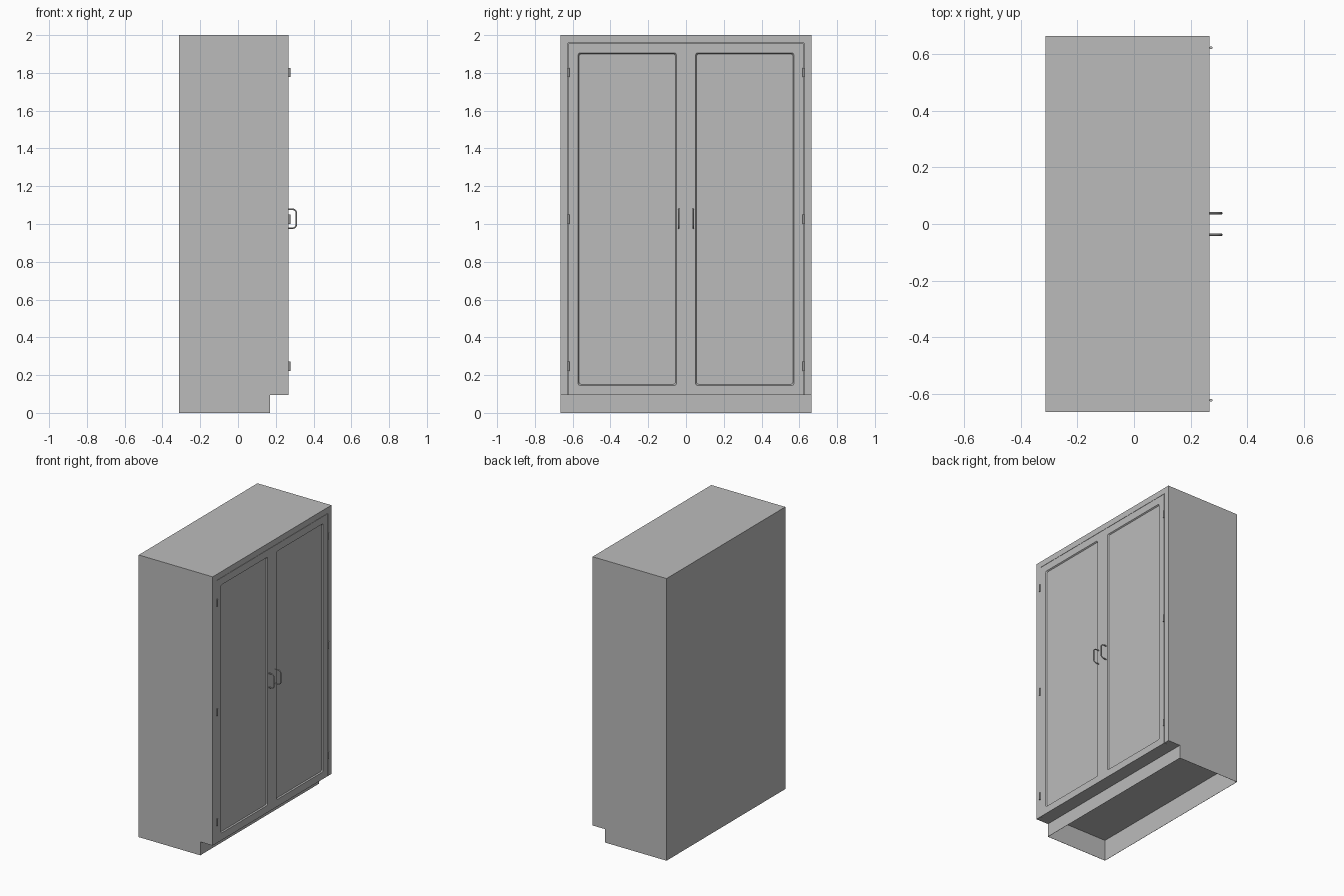
import bpy, bmesh
from mathutils import Vector

cube = bpy.data.objects.get("Cube")
if cube:
    bpy.data.objects.remove(cube, do_unlink=True)

BACK, FRONT, HALF = -0.313, 0.267, 0.665
TOE_X, TOE_Z = 0.17, 0.095
DOOR_Y, DOOR_TOP, DOOR_T, GAP = 0.622, 1.956, 0.02, 0.002

grey = bpy.data.materials.new("cabinet grey")
grey.use_nodes = True
grey.diffuse_color = (0.5, 0.5, 0.5, 1)
grey.node_tree.nodes["Principled BSDF"].inputs["Base Color"].default_value = (0.5, 0.5, 0.5, 1)


def finish(name, bm):
    bmesh.ops.recalc_face_normals(bm, faces=bm.faces[:])
    mesh = bpy.data.meshes.new(name)
    bm.to_mesh(mesh)
    bm.free()
    mesh.materials.append(grey)
    obj = bpy.data.objects.new(name, mesh)
    bpy.context.collection.objects.link(obj)
    return obj


def add_box(bm, low, high):
    low, high = Vector(low), Vector(high)
    verts = bmesh.ops.create_cube(bm, size=1)["verts"]
    for v in verts:
        v.co = (low + high) / 2 + v.co * (high - low)


def face_towards(bm, direction):
    """The face lying furthest along a direction."""
    d = Vector(direction)
    return max(bm.faces, key=lambda f: f.calc_center_median().dot(d))


def mirror_y(obj):
    mod = obj.modifiers.new("mirror", "MIRROR")
    mod.use_axis = (False, True, False)
    mod.merge_threshold = 0.0005


# Carcass: side profile with a toe kick, extruded across the width
bm = bmesh.new()
profile = [(BACK, 0), (TOE_X, 0), (TOE_X, TOE_Z), (FRONT, TOE_Z), (FRONT, 2), (BACK, 2)]
side = bm.faces.new([bm.verts.new((x, -HALF, z)) for x, z in profile])
new = bmesh.ops.extrude_face_region(bm, geom=[side])["geom"]
bmesh.ops.translate(bm, vec=(0, 2 * HALF, 0),
                    verts=[g for g in new if isinstance(g, bmesh.types.BMVert)])
bmesh.ops.recalc_face_normals(bm, faces=bm.faces[:])

# Hollow plinth underneath
under = face_towards(bm, (0, 0, -1))
bmesh.ops.inset_individual(bm, faces=[under], thickness=0.002)
hollow = bmesh.ops.extrude_face_region(bm, geom=[under])["geom"]
bmesh.ops.translate(bm, vec=(0, 0, 0.15),
                    verts=[g for g in hollow if isinstance(g, bmesh.types.BMVert)])
if under.is_valid:
    bmesh.ops.delete(bm, geom=[under], context="FACES_ONLY")
carcass = finish("carcass", bm)

# Opening for the doors
bm = bmesh.new()
add_box(bm, (FRONT - DOOR_T, -DOOR_Y - GAP, TOE_Z - 0.05),
        (FRONT + 0.1, DOOR_Y + GAP, DOOR_TOP + GAP))
cutter = finish("opening_cutter", bm)
cutter.hide_render = True
cutter.hide_set(True)
cut = carcass.modifiers.new("opening", "BOOLEAN")
cut.operation = "DIFFERENCE"
cut.solver = "EXACT"
cut.object = cutter

# Doors with a recessed panel, meeting flush in the middle
bm = bmesh.new()
add_box(bm, (FRONT - DOOR_T, 0, TOE_Z), (FRONT, DOOR_Y, DOOR_TOP))
panel = face_towards(bm, (1, 0, 0))
bmesh.ops.inset_individual(bm, faces=[panel], thickness=0.072)
outer = [v.co.copy() for v in panel.verts]
bmesh.ops.inset_individual(bm, faces=[panel], thickness=0.008, depth=-0.008)
corners = [e for v in panel.verts for e in v.link_edges if e not in panel.edges[:]]
bmesh.ops.bevel(bm, geom=corners, offset=0.008, segments=3, profile=0.5, affect="EDGES")
inner = [f for f in bm.faces if all(abs(v.co.y) < 1e-5 for v in f.verts)]
bmesh.ops.delete(bm, geom=inner, context="FACES_ONLY")
mirror_y(finish("doors", bm))

# Hinge barrels
bm = bmesh.new()
for z in (0.246, 1.026, 1.802):
    made = bmesh.ops.create_cone(bm, cap_ends=True, segments=16, radius1=0.005,
                                 radius2=0.005, depth=0.05)["verts"]
    bmesh.ops.translate(bm, verts=made, vec=(FRONT + 0.005, DOOR_Y + 0.001, z))
hinges = finish("hinges", bm)
mirror_y(hinges)

# Bow handles swept along a rounded path
R, LOW, HIGH, OUT = 0.02, 0.978, 1.078, FRONT + 0.042
curve = bpy.data.curves.new("handle_path", "CURVE")
curve.dimensions = "3D"
curve.bevel_depth = 0.004
curve.bevel_resolution = 2
curve.resolution_u = 5
curve.use_fill_caps = True
spline = curve.splines.new("BEZIER")
path = [(FRONT - 0.002, LOW), (OUT - R, LOW), (OUT, LOW + R),
        (OUT, HIGH - R), (OUT - R, HIGH), (FRONT - 0.002, HIGH)]
spline.bezier_points.add(len(path) - 1)
k = R * 0.55
tangents = [(k, 0), (k, 0), (0, k), (0, k), (-k, 0), (-k, 0)]
for p, (x, z), (tx, tz) in zip(spline.bezier_points, path, tangents):
    p.handle_left_type = p.handle_right_type = "FREE"
    p.co = (x, 0.038, z)
    p.handle_left = (x - tx, 0.038, z - tz)
    p.handle_right = (x + tx, 0.038, z + tz)
temp = bpy.data.objects.new("handle_path", curve)
bpy.context.collection.objects.link(temp)
bpy.context.view_layer.update()
mesh = bpy.data.meshes.new_from_object(temp.evaluated_get(bpy.context.evaluated_depsgraph_get()))
bpy.data.objects.remove(temp, do_unlink=True)
mesh.materials.clear()
mesh.materials.append(grey)
handles = bpy.data.objects.new("handles", mesh)
bpy.context.collection.objects.link(handles)
mirror_y(handles)

# Smooth the round parts only
for obj in (hinges, handles):
    bpy.ops.object.select_all(action="DESELECT")
    obj.select_set(True)
    bpy.context.view_layer.objects.active = obj
    bpy.ops.object.shade_smooth_by_angle()
